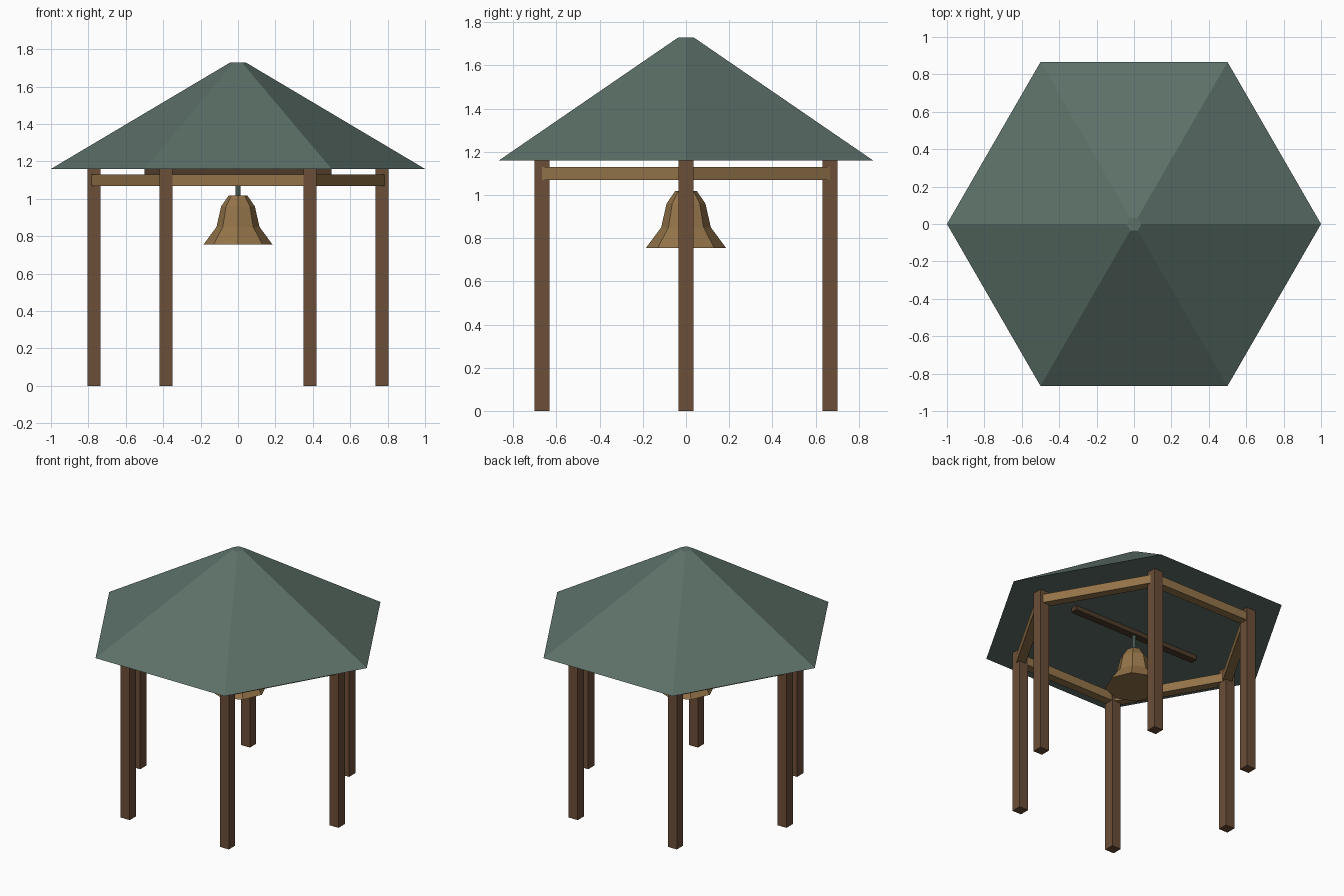
import bpy, bmesh, math
from mathutils import Matrix

if "Cube" in bpy.data.objects:
    bpy.data.objects.remove(bpy.data.objects["Cube"])


def material(name, rgb):
    m = bpy.data.materials.new(name)
    lin = [(c / 255 / 12.92) if c < 11 else ((c / 255 + 0.055) / 1.055) ** 2.4 for c in rgb]
    m.diffuse_color = (*lin, 1)
    m.use_nodes = True
    m.node_tree.nodes["Principled BSDF"].inputs["Base Color"].default_value = m.diffuse_color
    return m


ROOF = material("weathered green", (93, 113, 105))
POST = material("brown timber", (108, 78, 56))
BRONZE = material("golden tan", (148, 116, 73))
DARK = material("dark timber", (78, 59, 42))


def finish(bm, name, mat):
    bmesh.ops.recalc_face_normals(bm, faces=bm.faces)
    me = bpy.data.meshes.new(name)
    bm.to_mesh(me)
    bm.free()
    me.materials.append(mat)
    ob = bpy.data.objects.new(name, me)
    bpy.context.collection.objects.link(ob)
    return ob


def box(name, size, loc, mat, turn=0):
    bm = bmesh.new()
    bmesh.ops.create_cube(bm, size=1, matrix=Matrix.Diagonal((*size, 1)))
    ob = finish(bm, name, mat)
    ob.location = loc
    ob.rotation_euler.z = turn
    return ob


def lathe(name, profile, sides, mat):
    """Faceted solid from (radius, z) points, closed at both ends."""
    bm = bmesh.new()
    rings = [[bm.verts.new((r * math.cos(math.tau * i / sides),
                            r * math.sin(math.tau * i / sides), z))
              for i in range(sides)] for r, z in profile]
    for a, b in zip(rings, rings[1:]):
        for i in range(sides):
            j = (i + 1) % sides
            bm.faces.new((a[i], a[j], b[j], b[i]))
    bm.faces.new(rings[0])
    bm.faces.new(rings[-1])
    return finish(bm, name, mat)


# Hexagonal roof with a flat underside
lathe("roof", [(1.0, 1.16), (0.04, 1.73)], 6, ROOF)

# Posts at the hexagon corners, rails between neighbouring posts
R = 0.77
for i in range(6):
    a = math.radians(60 * i)
    box(f"post_{i + 1}", (0.07, 0.07, 1.165),
        (R * math.cos(a), R * math.sin(a), 0.5825), POST)
    m = a + math.radians(30)
    d = R * math.cos(math.radians(30))
    box(f"rail_{i + 1}", (R, 0.06, 0.06),
        (d * math.cos(m), d * math.sin(m), 1.10), BRONZE, m + math.pi / 2)

# Beam under the roof that carries the bell
box("bell_beam", (1.0, 0.05, 0.05), (0, 0, 1.153), DARK)

# Hanger rod and flared bell
lathe("bell_hanger", [(0.014, 1.0), (0.014, 1.15)], 8, ROOF)
lathe("bell", [(0.185, 0.755), (0.115, 0.85), (0.09, 0.96), (0.05, 1.018)], 8, BRONZE)
